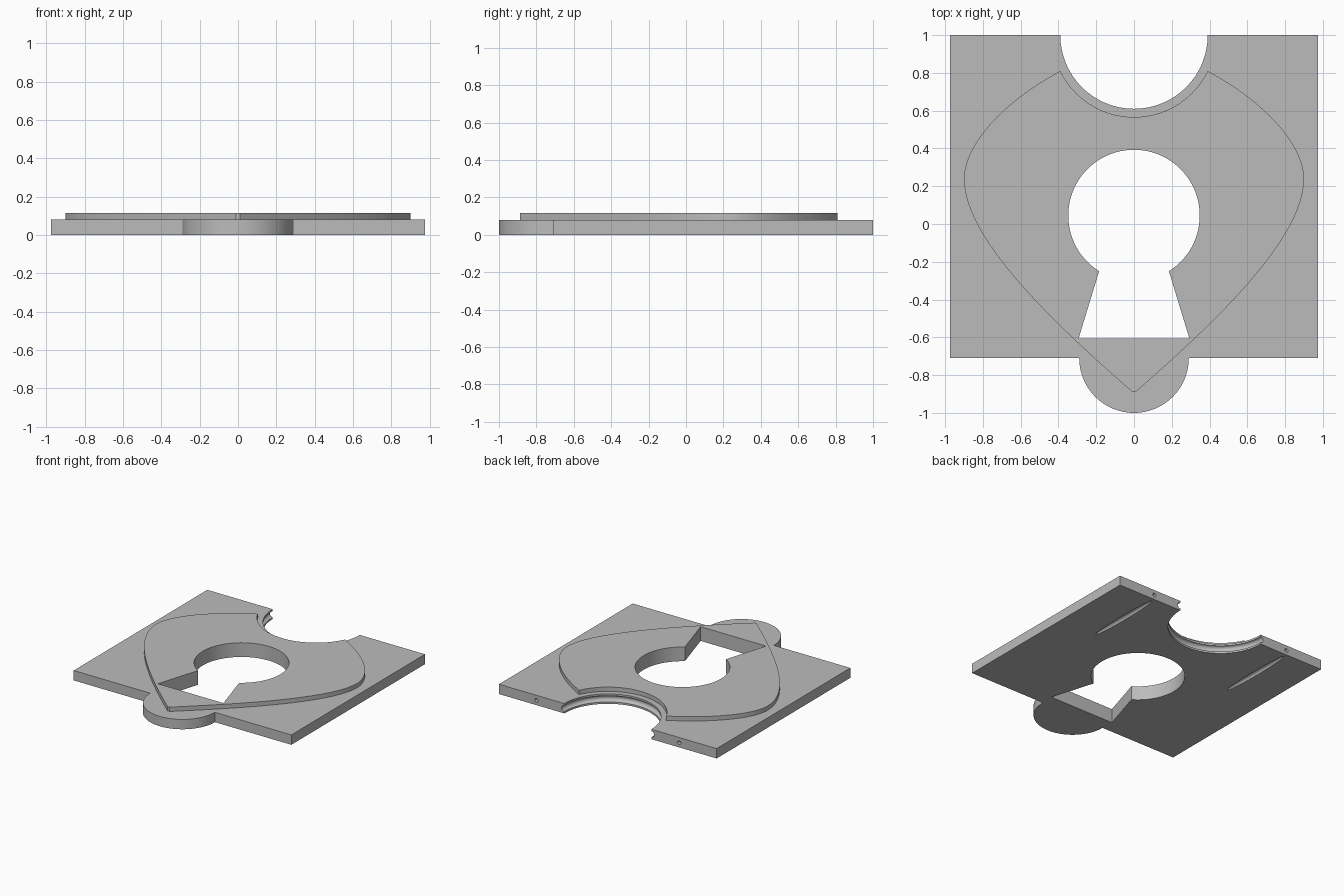
import bpy, bmesh
from math import pi, sin, cos, radians, atan2
from mathutils import Vector

cube = bpy.data.objects.get("Cube")
if cube:
    bpy.data.objects.remove(cube, do_unlink=True)

grey = bpy.data.materials.new("plain grey")
grey.use_nodes = True
tone = (0.5, 0.5, 0.5, 1)
grey.diffuse_color = tone
grey.node_tree.nodes["Principled BSDF"].inputs["Base Color"].default_value = tone


def arc(cx, cy, r, start, end, n):
    """Points along a circle, angles in radians."""
    steps = [start + (end - start) * i / n for i in range(n + 1)]
    return [(cx + r * cos(a), cy + r * sin(a)) for a in steps]


def bezier(a, b, c, d, n=32):
    a, b, c, d = map(Vector, (a, b, c, d))
    pts = []
    for i in range(n + 1):
        t = i / n
        s = 1 - t
        pts.append(tuple(a * s**3 + b * 3 * s * s * t + c * 3 * s * t * t + d * t**3))
    return pts


def slab(name, outline, low, high):
    """Extrude a closed outline between two heights."""
    bm = bmesh.new()
    base = bm.faces.new([bm.verts.new((x, y, low)) for x, y in outline])
    top = bmesh.ops.extrude_face_region(bm, geom=[base])["geom"]
    verts = [v for v in top if isinstance(v, bmesh.types.BMVert)]
    bmesh.ops.translate(bm, verts=verts, vec=(0, 0, high - low))
    bmesh.ops.recalc_face_normals(bm, faces=bm.faces[:])
    mesh = bpy.data.meshes.new(name)
    bm.to_mesh(mesh)
    bm.free()
    mesh.materials.append(grey)
    obj = bpy.data.objects.new(name, mesh)
    bpy.context.collection.objects.link(obj)
    return obj


def named(name):
    obj = bpy.context.object
    obj.name = name
    obj.data.materials.append(grey)
    return obj


def cut(target, cutters):
    """Apply boolean differences to the target mesh."""
    for cutter in cutters:
        mod = target.modifiers.new("cut", "BOOLEAN")
        mod.operation = "DIFFERENCE"
        mod.solver = "EXACT"
        mod.object = cutter
    graph = bpy.context.evaluated_depsgraph_get()
    mesh = bpy.data.meshes.new_from_object(target.evaluated_get(graph))
    target.modifiers.clear()
    target.data = mesh


# Base plate with a round notch at the back and a round tab at the front
W, FRONT, THICK = 0.975, -0.71, 0.08
outline = [(-W, FRONT), (-W, 1)]
outline += arc(0, 1, 0.39, pi, 2 * pi, 64)
outline += [(W, 1), (W, FRONT)]
outline += arc(0, FRONT, 0.29, 0, -pi, 48)
plate = slab("base_plate", outline, 0, THICK)

# Raised heart-shaped panel, its top following the notch
right = bezier((0.39, 0.81), (0.69, 0.65), (0.9, 0.42), (0.9, 0.24))
right += bezier((0.9, 0.24), (0.9, -0.08), (0.42, -0.53), (0.01, -0.888))[1:]
left = [(-x, y) for x, y in reversed(right)]
end = atan2(0.19, 0.39)
rim = arc(0, 1, 0.434, pi + end, 2 * pi - end, 40)[1:-1]
heart = slab("heart_panel", right + left + rim, THICK, 0.115)

# Keyhole opening through both layers
start = atan2(-0.295, 0.185)
keyhole = slab("keyhole_cutter",
               arc(0, 0.045, 0.348, start, pi - start, 72)
               + [(-0.293, -0.605), (0.293, -0.605)], -0.1, 0.2)

# Groove in the notch wall
bpy.ops.mesh.primitive_torus_add(location=(0, 1, 0.04), major_radius=0.39,
                                 minor_radius=0.025, major_segments=128,
                                 minor_segments=16)
cutters = [keyhole, named("groove_cutter")]

# Small holes in the back edge and slim hollows underneath
for side in (-1, 1):
    bpy.ops.mesh.primitive_cylinder_add(vertices=20, radius=0.015, depth=0.1,
                                        location=(side * 0.64, 1, 0.038),
                                        rotation=(radians(90), 0, 0))
    cutters.append(named("hole_cutter"))
    bpy.ops.mesh.primitive_uv_sphere_add(segments=32, ring_count=16, radius=1,
                                         location=(side * 0.64, 0.645, 0))
    hollow = named("hollow_cutter")
    hollow.scale = (0.025, 0.325, 0.022)
    cutters.append(hollow)

bpy.context.view_layer.update()
cut(plate, cutters)
cut(heart, [keyhole])
for cutter in cutters:
    bpy.data.objects.remove(cutter, do_unlink=True)

# Smooth curved walls, keep crisp edges
for obj in (plate, heart):
    bpy.ops.object.select_all(action="DESELECT")
    obj.select_set(True)
    bpy.context.view_layer.objects.active = obj
    bpy.ops.object.shade_smooth_by_angle(angle=radians(30))
